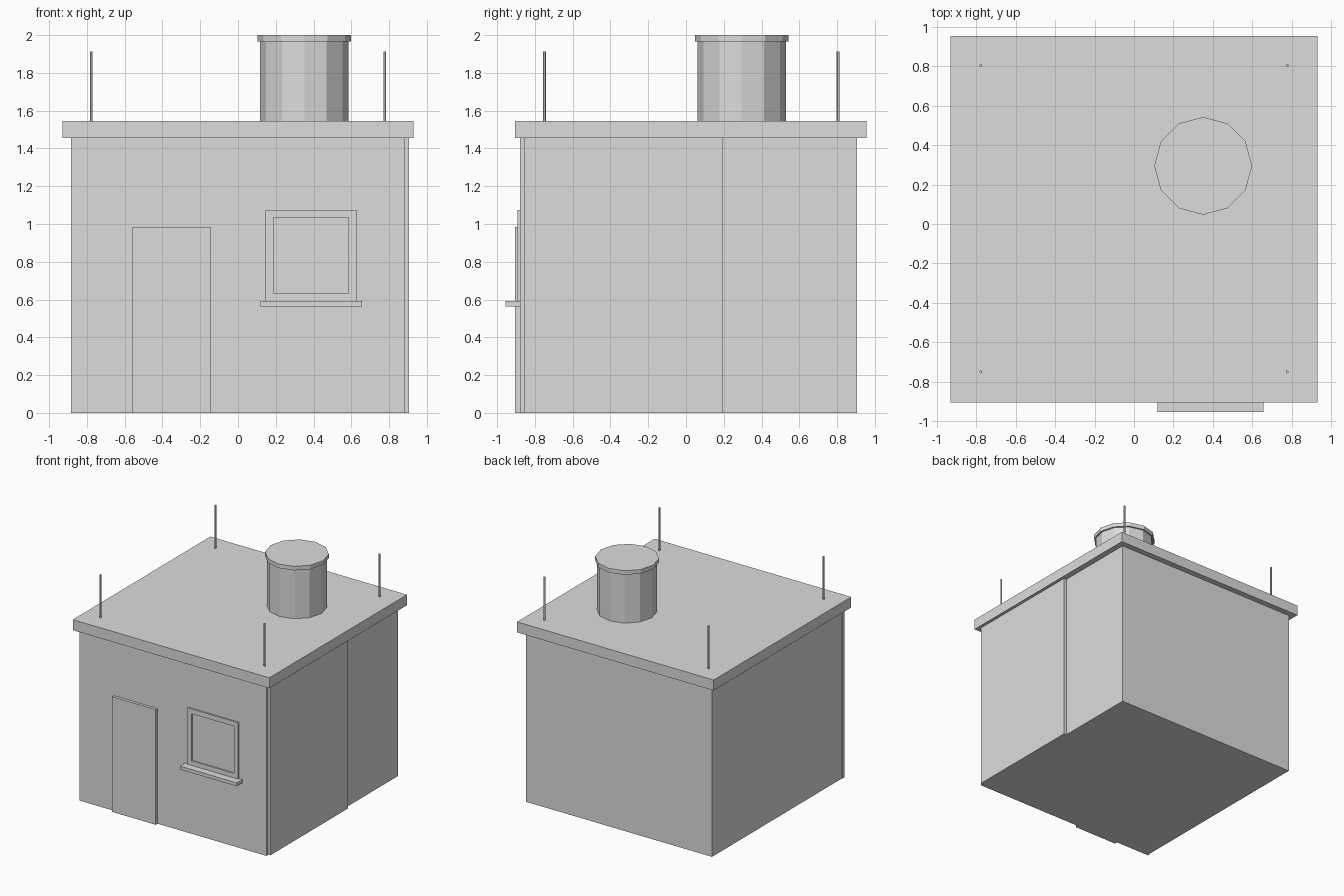
import bpy, bmesh, math

if "Cube" in bpy.data.objects:
    bpy.data.objects.remove(bpy.data.objects["Cube"])

grey = bpy.data.materials.new("light_grey")
grey.diffuse_color = (0.72, 0.72, 0.72, 1)
grey.use_nodes = True
grey.node_tree.nodes["Principled BSDF"].inputs["Base Color"].default_value = grey.diffuse_color


def finish(name, bm):
    me = bpy.data.meshes.new(name)
    bm.to_mesh(me)
    bm.free()
    me.materials.append(grey)
    ob = bpy.data.objects.new(name, me)
    bpy.context.collection.objects.link(ob)
    return ob


def box(name, x, y, z):
    bm = bmesh.new()
    bmesh.ops.create_cube(bm, size=1)
    for v in bm.verts:
        v.co = [r[0] if c < 0 else r[1] for c, r in zip(v.co, (x, y, z))]
    return finish(name, bm)


def cylinder(name, x, y, z0, z1, r, sides):
    bm = bmesh.new()
    bmesh.ops.create_cone(bm, cap_ends=True, segments=sides,
                          radius1=r, radius2=r, depth=z1 - z0)
    bmesh.ops.translate(bm, verts=bm.verts, vec=(x, y, (z0 + z1) / 2))
    return finish(name, bm)


# House body with thin wall plates on the front and half the right side
box("house_body", (-0.88, 0.88), (-0.855, 0.905), (0, 1.46))
box("front_wall", (-0.885, 0.884), (-0.88, -0.85), (0, 1.457))
box("side_wall_plate", (0.87, 0.904), (-0.855, 0.195), (0, 1.457))

# Flat roof slab
box("roof_slab", (-0.93, 0.93), (-0.905, 0.955), (1.455, 1.545))

# Door
box("door", (-0.558, -0.145), (-0.905, -0.87), (0, 0.985))

# Window frame: plate with an inset, recessed pane
frame = box("window_frame", (0.146, 0.627), (-0.893, -0.87), (0.59, 1.075))
bm = bmesh.new()
bm.from_mesh(frame.data)
bm.normal_update()
front = min(bm.faces, key=lambda f: f.normal.y)
bmesh.ops.inset_region(bm, faces=[front], thickness=0.058)
pane = bmesh.ops.extrude_discrete_faces(bm, faces=[front])["faces"][0]
for v in pane.verts:
    v.co.y = -0.882
bm.to_mesh(frame.data)
bm.free()

# Window sill
box("window_sill", (0.119, 0.657), (-0.955, -0.87), (0.563, 0.592))

# Water tank with a wider lid
cylinder("water_tank", 0.351, 0.295, 1.54, 1.97, 0.234, 12)
cylinder("tank_lid", 0.351, 0.295, 1.965, 2.0, 0.248, 12)

# Reinforcement rods at the roof corners
for x in (-0.777, 0.777):
    for y in (-0.75, 0.805):
        cylinder("roof_rod", x, y, 1.54, 1.912, 0.008, 6)
